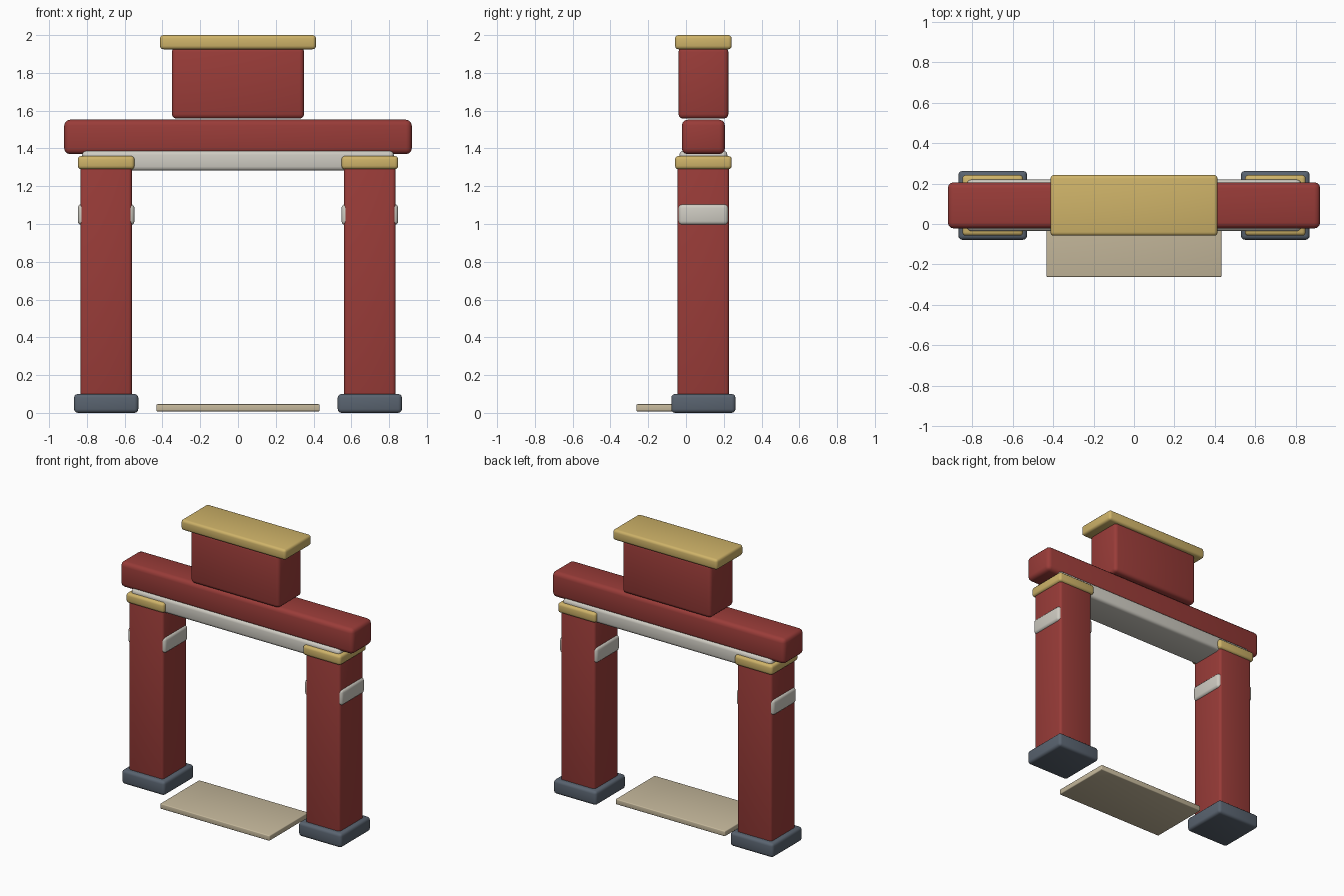
import bpy

if "Cube" in bpy.data.objects:
    bpy.data.objects.remove(bpy.data.objects["Cube"])

def material(name, rgb):
    m = bpy.data.materials.new(name)
    m.diffuse_color = (*rgb, 1)
    m.use_nodes = True
    m.node_tree.nodes["Principled BSDF"].inputs["Base Color"].default_value = m.diffuse_color
    return m

RED = material("red_paint", (0.32, 0.045, 0.04))
GOLD = material("gold_trim", (0.62, 0.45, 0.14))
WHITE = material("pale_stone", (0.62, 0.60, 0.54))
SLATE = material("slate", (0.10, 0.125, 0.16))
SAND = material("sandstone", (0.56, 0.48, 0.33))

def box(name, x, y, z, mat, bevel):
    """Rounded box from (min, max) ranges on each axis."""
    bpy.ops.mesh.primitive_cube_add(
        size=1, location=[(r[0] + r[1]) / 2 for r in (x, y, z)])
    ob = bpy.context.object
    ob.name = name
    ob.scale = [r[1] - r[0] for r in (x, y, z)]
    bpy.ops.object.transform_apply(location=False, rotation=False, scale=True)
    ob.data.materials.append(mat)
    mod = ob.modifiers.new("rounded_edges", 'BEVEL')
    mod.width = bevel
    mod.segments = 3
    bpy.ops.object.modifier_apply(modifier=mod.name)
    bpy.ops.object.shade_smooth_by_angle()
    return ob

def around(c, w):
    return (c - w / 2, c + w / 2)

# Posts with foot, side band and cap, one on each side
YC = 0.092
for side, s in (("left", -1), ("right", 1)):
    xc = 0.698 * s
    box(side + "_foot", around(xc, 0.34), around(YC, 0.34), (0, 0.10), SLATE, 0.02)
    box(side + "_post", around(xc, 0.272), around(YC, 0.272), (0.001, 1.31), RED, 0.018)
    box(side + "_band", around(xc, 0.30), around(YC, 0.262), (0.995, 1.105), WHITE, 0.02)
    box(side + "_cap", around(xc, 0.30), around(YC, 0.30), (1.29, 1.36), GOLD, 0.018)

# Beams across the top
box("under_beam", (-0.825, 0.825), around(YC, 0.254), (1.282, 1.388), WHITE, 0.022)
box("lintel", (-0.92, 0.92), around(YC, 0.228), (1.37, 1.552), RED, 0.03)

# Raised centre block and its gold top
box("centre_block", (-0.35, 0.35), around(YC, 0.264), (1.558, 1.935), RED, 0.024)
box("centre_cap", (-0.413, 0.413), around(YC, 0.30), (1.925, 2.0), GOLD, 0.018)

# Threshold slab
box("threshold", (-0.432, 0.432), (-0.262, 0.178), (0.008, 0.046), SAND, 0.006)
